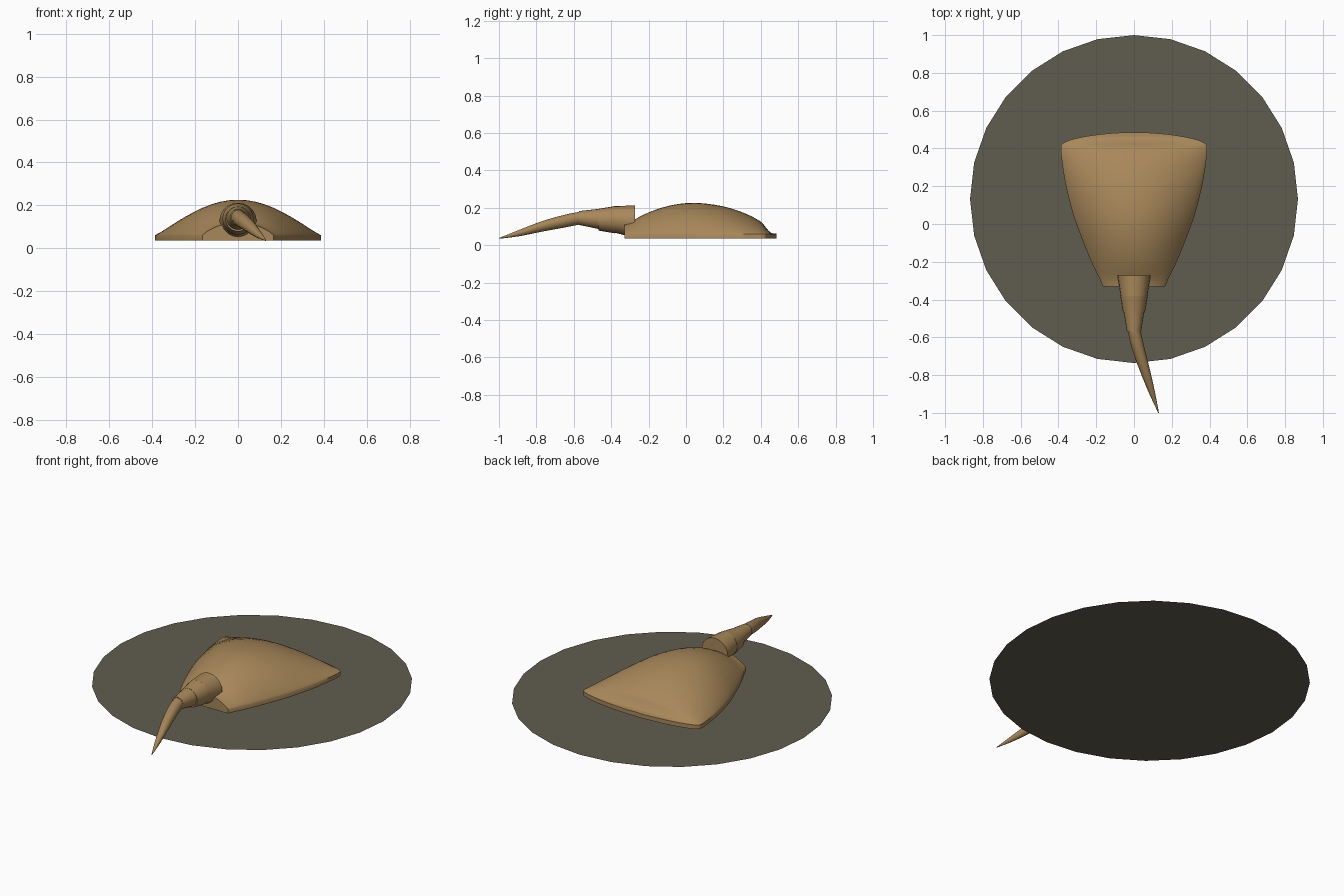
import bpy, bmesh, math
from mathutils import Vector

old = bpy.data.objects.get("Cube")
if old:
    bpy.data.objects.remove(old, do_unlink=True)


def material(name, rgb):
    m = bpy.data.materials.new(name)
    m.use_nodes = True
    m.diffuse_color = (*rgb, 1)
    m.node_tree.nodes["Principled BSDF"].inputs["Base Color"].default_value = (*rgb, 1)
    return m


tan = material("tan_shell", (0.39, 0.245, 0.102))
mud = material("grey_mud", (0.118, 0.108, 0.08))


def finish(name, bm, mat, smooth=True):
    bmesh.ops.recalc_face_normals(bm, faces=bm.faces)
    mesh = bpy.data.meshes.new(name)
    bm.to_mesh(mesh)
    bm.free()
    mesh.materials.append(mat)
    obj = bpy.data.objects.new(name, mesh)
    bpy.context.collection.objects.link(obj)
    if smooth:
        bpy.ops.object.select_all(action='DESELECT')
        obj.select_set(True)
        bpy.context.view_layer.objects.active = obj
        bpy.ops.object.shade_smooth_by_angle(angle=math.radians(40))
    return obj


def loft(name, rings, mat):
    """Skin closed rings of points and cap both ends."""
    bm = bmesh.new()
    loops = [[bm.verts.new(p) for p in ring] for ring in rings]
    n = len(loops[0])
    for a, b in zip(loops, loops[1:]):
        for i in range(n):
            j = (i + 1) % n
            bm.faces.new((a[i], a[j], b[j], b[i]))
    bm.faces.new(loops[0])
    bm.faces.new(loops[-1])
    return finish(name, bm, mat)


def refine(stations, steps):
    """Smooth curve through the given stations."""
    pts = [Vector(s) for s in stations]
    out = []
    for i in range(len(pts) - 1):
        a, b = pts[max(i - 1, 0)], pts[i]
        c, d = pts[i + 1], pts[min(i + 2, len(pts) - 1)]
        for k in range(steps):
            t = k / steps
            out.append(b + (c - a) * (t / 2)
                       + (a * 2 - b * 5 + c * 4 - d) * (t * t / 2)
                       + (b * 3 - a - c * 3 + d) * (t ** 3 / 2))
    return out + [pts[-1]]


# Flat ground disc
bm = bmesh.new()
bmesh.ops.create_circle(bm, cap_ends=True, segments=28, radius=0.868)
bmesh.ops.translate(bm, verts=bm.verts, vec=(0, 0.132, 0))
finish("ground_disc", bm, mud, smooth=False)

# Domed shell: stations of y, half width, crown height
BOTTOM, RIM = 0.035, 0.06
shell = refine([(-0.33, 0.165, 0.12), (-0.29, 0.182, 0.13), (-0.2, 0.226, 0.175),
                (-0.08, 0.275, 0.213), (0.05, 0.322, 0.226), (0.2, 0.36, 0.207),
                (0.32, 0.38, 0.168), (0.4, 0.387, 0.125), (0.43, 0.372, 0.09),
                (0.455, 0.3, 0.066), (0.475, 0.18, 0.062), (0.485, 0.05, 0.061)], 3)


def shell_ring(y, w, h, n=24):
    ring = [(-w, y, BOTTOM)]
    for i in range(n + 1):
        t = math.pi * (i / n - 0.5)
        rise = max(math.cos(t), 0) ** 1.7
        ring.append((w * math.sin(t), y, RIM + (h - RIM) * rise))
    return ring + [(w, y, BOTTOM)]


loft("shell", [shell_ring(*s) for s in shell], tan)


# Tail pieces: stations of x, y, z, radius
def tube(name, stations, sides=20):
    rings = []
    for x, y, z, r in stations:
        turn = [math.tau * i / sides for i in range(sides)]
        rings.append([(x + r * math.cos(t), y, z + r * math.sin(t)) for t in turn])
    loft(name, rings, tan)


tube("tail_segment_base", [(0, -0.272, 0.125, 0.087), (0, -0.382, 0.138, 0.071)])
tube("tail_segment_middle", [(0, -0.38, 0.136, 0.073), (0, -0.468, 0.136, 0.058)])
tube("tail_segment_tip", [(0, -0.465, 0.14, 0.054), (0, -0.572, 0.145, 0.037)])
tube("tail_spike", refine([(0, -0.56, 0.146, 0.034), (0.02, -0.65, 0.128, 0.034),
                           (0.056, -0.77, 0.1, 0.028), (0.094, -0.89, 0.065, 0.017),
                           (0.13, -1.0, 0.036, 0.002)], 4))
